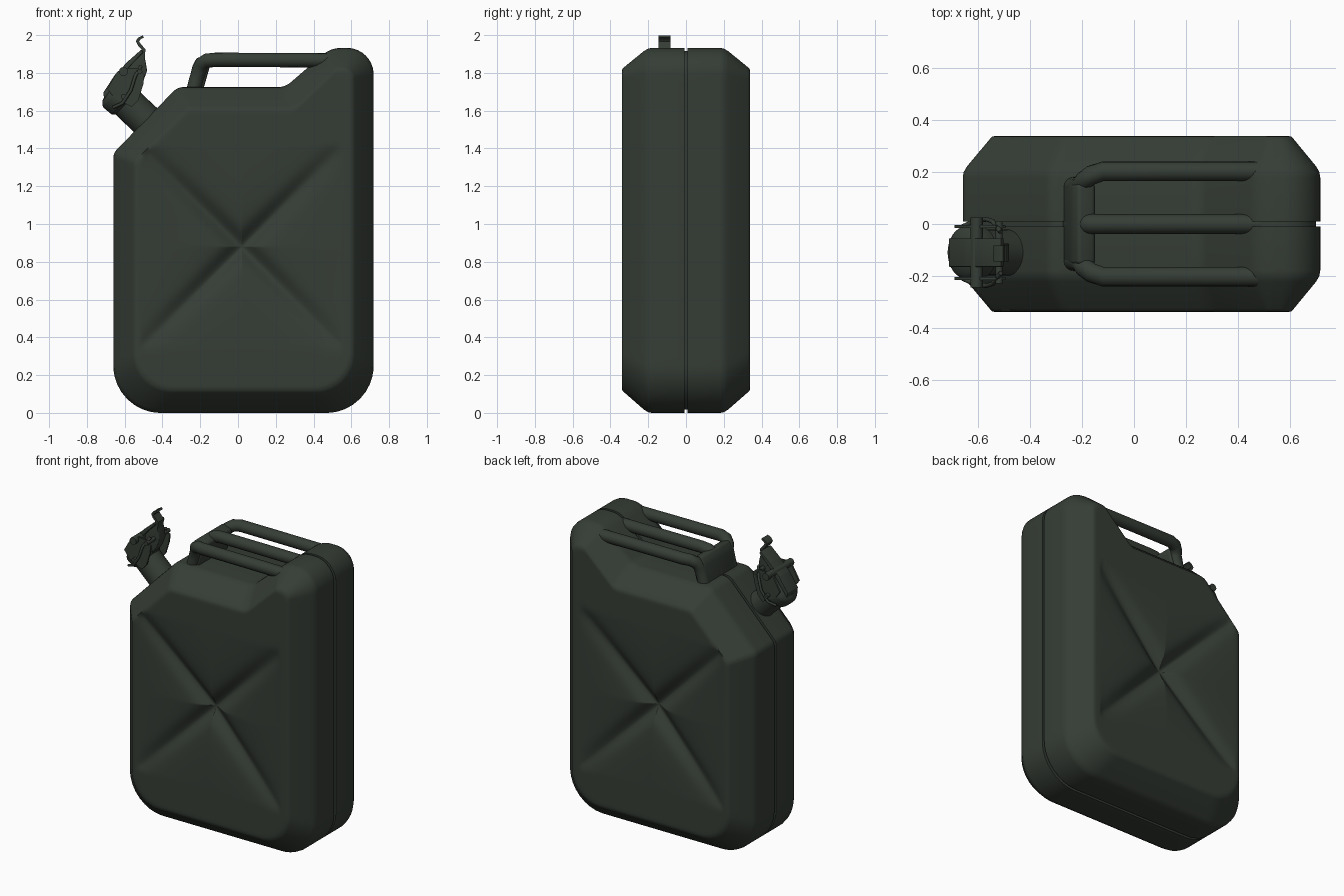
import bpy, bmesh, math
from mathutils import Vector

if "Cube" in bpy.data.objects:
    bpy.data.objects.remove(bpy.data.objects["Cube"])

green = bpy.data.materials.new("dark_olive_green")
green.diffuse_color = (0.036, 0.046, 0.036, 1)
green.use_nodes = True
green.node_tree.nodes["Principled BSDF"].inputs["Base Color"].default_value = green.diffuse_color


def finish(name, bm, angle=35):
    bmesh.ops.recalc_face_normals(bm, faces=bm.faces)
    me = bpy.data.meshes.new(name)
    bm.to_mesh(me)
    bm.free()
    me.materials.append(green)
    ob = bpy.data.objects.new(name, me)
    bpy.context.collection.objects.link(ob)
    bpy.ops.object.select_all(action='DESELECT')
    ob.select_set(True)
    bpy.context.view_layer.objects.active = ob
    bpy.ops.object.shade_smooth_by_angle(angle=math.radians(angle))
    return ob


def outline(corners, arc=10, straight=36):
    """Rounded polygon with a fixed point count, so two outlines can be lofted."""
    arcs = []
    for i, (x, z, r) in enumerate(corners):
        p = Vector((x, z))
        a = (Vector(corners[i - 1][:2]) - p).normalized()
        b = (Vector(corners[(i + 1) % len(corners)][:2]) - p).normalized()
        half = a.angle(b) / 2
        c = p + (a + b).normalized() * r / math.sin(half)
        d = r / math.tan(half)
        va, vb = p + a * d - c, p + b * d - c
        arcs.append([c + va.lerp(vb, k / arc).normalized() * r for k in range(arc + 1)])
    pts = []
    for i, seg in enumerate(arcs):
        nxt = arcs[(i + 1) % len(arcs)][0]
        pts += seg + [seg[-1].lerp(nxt, k / straight) for k in range(1, straight)]
    return pts


# Can body: lofted half shell with seam groove, chamfer and pressed cross
outer = outline([(-.66, 0, .25), (.718, 0, .25), (.718, 1.932, .14), (.49, 1.932, .15),
                 (.25, 1.725, .10), (-.32, 1.725, .08), (-.66, 1.375, .06)])
inner = outline([(-.545, .12, .2), (.605, .12, .2), (.605, 1.82, .05), (.52, 1.82, .03),
                 (.30, 1.61, .08), (-.27, 1.61, .06), (-.545, 1.33, .05)])
centre = Vector((.02, .88))


def dent(p):
    """Narrow pressed channels along both diagonals plus a shallow overall dish."""
    a, b = abs(p.x - centre.x), abs(p.y - centre.y)
    m, u = max(a, b), abs(a - b) * .71
    fade = max(0, 1 - m / .53)
    channel = .035 * fade ** .5 * math.exp(-(u / .05) ** 2)
    dish = .045 * fade ** .8 * math.exp(-(math.sqrt(u * u + .0004) - .02) / .16)
    return channel + dish


bm = bmesh.new()
rings = []
for y, t in [(0, .15), (.009, .15), (.009, 0), (.18, 0), (.2, .03), (.222, .14),
             (.325, .89), (.337, .98)]:
    rings.append([bm.verts.new((p.x, -y, p.y)) for p in
                  (o.lerp(i, t) for o, i in zip(outer, inner))])
STEPS = 44
for k in range(STEPS):
    f = .975 * (1 - k / STEPS)
    pts = [centre.lerp(p, f) for p in inner]
    rings.append([bm.verts.new((p.x, -.34 + dent(p), p.y)) for p in pts])
n = len(outer)
for r0, r1 in zip(rings, rings[1:]):
    for i in range(n):
        j = (i + 1) % n
        bm.faces.new((r0[i], r0[j], r1[j], r1[i]))
hub = bm.verts.new((centre.x, -.34 + dent(centre), centre.y))
for i in range(n):
    bm.faces.new((rings[-1][i], rings[-1][(i + 1) % n], hub))
body = finish("can_body", bm, 60)
mir = body.modifiers.new("mirror", 'MIRROR')
mir.use_axis = (False, True, False)


def tube(name, pts, r, sides=16):
    """Round rod swept along a path."""
    pts = [Vector(p) for p in pts]
    bm = bmesh.new()
    ref = Vector((0, 1, 0))
    if abs((pts[-1] - pts[0]).normalized().y) > .9:
        ref = Vector((1, 0, 0))
    loops = []
    for i, p in enumerate(pts):
        t = (pts[min(i + 1, len(pts) - 1)] - pts[max(i - 1, 0)]).normalized()
        s = (ref - t * ref.dot(t)).normalized()
        q = t.cross(s)
        loops.append([bm.verts.new(p + (s * math.cos(w) + q * math.sin(w)) * r)
                      for w in (2 * math.pi * k / sides for k in range(sides))])
    for a, b in zip(loops, loops[1:]):
        for k in range(sides):
            bm.faces.new((a[k], a[(k + 1) % sides], b[(k + 1) % sides], b[k]))
    bm.faces.new(loops[0])
    bm.faces.new(loops[-1])
    return finish(name, bm, 50)


def plate(name, profile, y0, y1, bevel=0.0):
    """x/z profile extruded along y."""
    bm = bmesh.new()
    face = bm.faces.new([bm.verts.new((x, y0, z)) for x, z in profile])
    ext = bmesh.ops.extrude_face_region(bm, geom=[face])
    bmesh.ops.translate(bm, vec=(0, y1 - y0, 0),
                        verts=[v for v in ext['geom'] if isinstance(v, bmesh.types.BMVert)])
    if bevel:
        bmesh.ops.bevel(bm, geom=bm.edges[:], offset=bevel, segments=3,
                        affect='EDGES', profile=.5)
    return finish(name, bm)


# Three carrying handles and the shared front foot
for label, y, inward in (("left", -.203, .06), ("middle", 0, 0), ("right", .203, -.06)):
    tube("handle_" + label,
         [(-.24, y + inward, 1.69), (-.222, y + inward, 1.76), (-.203, y + inward * .9, 1.82),
          (-.192, y + inward * .6, 1.848), (-.165, y + inward * .25, 1.865), (-.12, y, 1.869),
          (.2, y, 1.868), (.52, y, 1.866)], .038)
plate("handle_foot", [(-.278, 1.69), (-.24, 1.84), (-.215, 1.885), (-.15, 1.86),
                      (-.15, 1.83), (-.19, 1.69)], -.155, .155, .014)

# Spout, in a tilted frame: a along the spout, v up the shoulder, y sideways
ORIGIN = Vector((-.49, -.11, 1.55))
A = Vector((-.72, 0, .69)).normalized()
S = Vector((.69, 0, .72)).normalized()


def at(a, v, y=0):
    return ORIGIN + A * a + S * v + Vector((0, y, 0))


def lathe(name, profile, sides=32):
    bm = bmesh.new()
    loops = [[bm.verts.new(at(a, r * math.cos(w), r * math.sin(w)))
              for w in (2 * math.pi * k / sides for k in range(sides))] for a, r in profile]
    for p, q in zip(loops, loops[1:]):
        for k in range(sides):
            bm.faces.new((p[k], p[(k + 1) % sides], q[(k + 1) % sides], q[k]))
    bm.faces.new(loops[0])
    bm.faces.new(loops[-1])
    return finish(name, bm)


def tilted_plate(name, profile, y0, y1, bevel=0.0):
    pts = [at(a, v) for a, v in profile]
    return plate(name, [(p.x, p.z) for p in pts], ORIGIN.y + y0, ORIGIN.y + y1, bevel)


lathe("spout_neck", [(-.05, .092), (.02, .088), (.17, .088)])
lathe("spout_cap", [(.135, .088), (.15, .102), (.205, .106), (.22, .1), (.235, .085), (.245, .05)])

# Hinge ears, lever, wires and pins of the cap clamp
for s, label in ((-1, "left"), (1, "right")):
    y = .1 * s
    tilted_plate("clamp_ear_" + label,
                 [(.10, .0), (.10, .05), (.14, .13), (.17, .17), (.22, .17), (.275, .12),
                  (.285, .08), (.26, -.02), (.2, -.03)], y - .006, y + .006)
    tube("clamp_wire_" + label,
         [at(.17, -.07, s * .10), at(.15, -.02, s * .122), at(.165, .06, s * .128),
          at(.2, .13, s * .12), at(.215, .19, s * .08)], .009, 8)
tilted_plate("clamp_block", [(.14, .08), (.15, .14), (.175, .195), (.215, .225), (.255, .25),
                             (.262, .16), (.25, .08), (.24, .02)], -.035, .035, .005)
tilted_plate("clamp_lever", [(.235, -.07), (.262, -.05), (.282, .06), (.282, .16), (.274, .255),
                             (.257, .25), (.257, .16), (.25, .06)], -.055, .055, .003)
for label, a, v, half, r in (("upper", .2, .165, .12, .014), ("lower", .262, .105, .135, .024),
                             ("front", .17, .01, .13, .014)):
    tube("clamp_pin_" + label, [at(a, v, -half), at(a, v, half)], r, 12)

# Curled thumb tab at the top of the lever
plate("thumb_tab", [(-.535, 1.875), (-.51, 1.925), (-.53, 1.945), (-.541, 1.968), (-.53, 1.985),
                    (-.505, 1.999), (-.498, 1.988), (-.518, 1.976), (-.523, 1.965),
                    (-.512, 1.95), (-.49, 1.925), (-.495, 1.86)], -.145, -.083)
